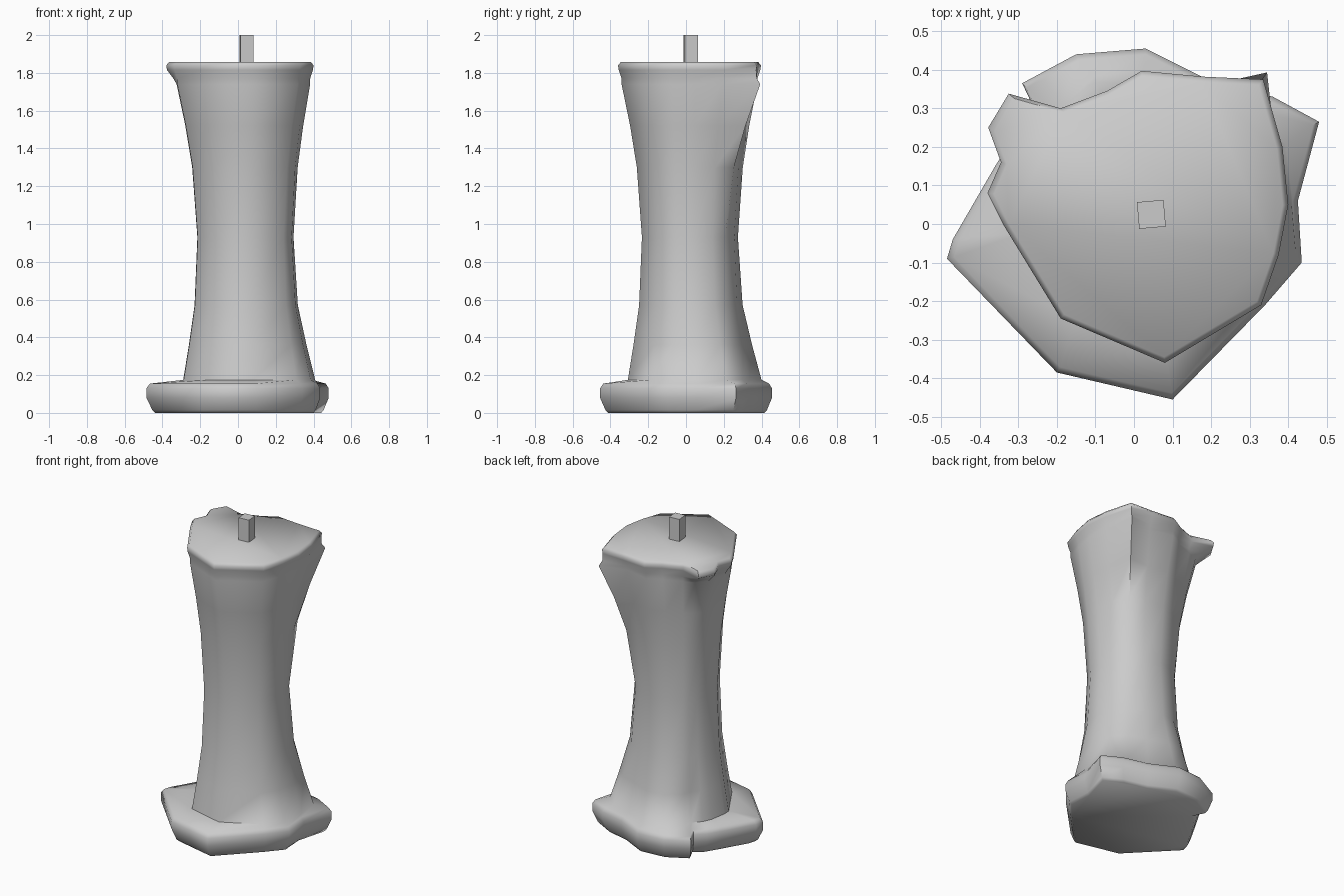
import bpy, bmesh
from math import atan2, cos, sin, radians
from mathutils import Vector

if "Cube" in bpy.data.objects:
    bpy.data.objects.remove(bpy.data.objects["Cube"])

C = Vector((0.04, 0.02))  # candle axis

# Irregular outline of the melted top rim, counter-clockwise from the right
top = [Vector(p) for p in [
    (0.40, 0.05), (0.385, 0.20), (0.335, 0.375), (0.18, 0.382),
    (0.02, 0.397), (-0.07, 0.345), (-0.19, 0.30), (-0.325, 0.338),
    (-0.378, 0.25), (-0.345, 0.16), (-0.38, 0.08), (-0.34, 0.0),
    (-0.19, -0.245), (0.08, -0.36), (0.33, -0.21), (0.375, -0.08)]]
# Matching outline of the wax pool at the foot
base = [Vector(p) for p in [
    (0.425, 0.06), (0.48, 0.265), (0.36, 0.33), (0.20, 0.37),
    (0.03, 0.455), (-0.15, 0.44), (-0.29, 0.365), (-0.25, 0.28),
    (-0.31, 0.23), (-0.36, 0.15), (-0.47, -0.04), (-0.485, -0.09),
    (-0.20, -0.385), (0.10, -0.455), (0.34, -0.21), (0.435, -0.10)]]
foot_r = [.37, .40, .38, .34, .38, .39, .36, .32,
          .33, .33, .33, .33, .33, .33, .34, .36]


def scaled(ring, k):
    return [C + (p - C) * k for p in ring]


def blend(a, b, t):
    return [p.lerp(q, t) for p, q in zip(a, b)]


def finish(name, bm, angle):
    bmesh.ops.recalc_face_normals(bm, faces=bm.faces)
    mesh = bpy.data.meshes.new(name)
    bm.to_mesh(mesh)
    bm.free()
    ob = bpy.data.objects.new(name, mesh)
    bpy.context.collection.objects.link(ob)
    bpy.ops.object.select_all(action='DESELECT')
    ob.select_set(True)
    bpy.context.view_layer.objects.active = ob
    bpy.ops.object.shade_smooth_by_angle(angle=radians(angle))
    return ob


def loft(name, rings, angle=60):
    bm = bmesh.new()
    loops = [[bm.verts.new((p.x, p.y, z)) for p in ring] for z, ring in rings]
    for a, b in zip(loops, loops[1:]):
        n = len(a)
        for i in range(n):
            j = (i + 1) % n
            bm.faces.new((a[i], a[j], b[j], b[i]))
    bm.faces.new(loops[0][::-1])
    bm.faces.new(loops[-1])
    return finish(name, bm, angle)


# Column sections: round waist, flared foot, flared neck with a drip fin
dirs = []
for p, q in zip(top, base):
    d = (p - C).normalized() + (q - C).normalized()
    a = atan2(d.y, d.x)
    dirs.append(Vector((cos(a), sin(a))))
waist = [C + d * 0.255 for d in dirs]
foot = [C + d * r for d, r in zip(dirs, foot_r)]
neck = scaled(top, 0.95)
neck[2] = Vector((0.345, 0.393))
neck[3] = Vector((0.17, 0.345))
neck[7] = Vector((-0.25, 0.26))
neck[8] = Vector((-0.30, 0.20))
neck[9] = Vector((-0.31, 0.14))
neck[10] = Vector((-0.325, 0.07))

loft("candle_body", [
    (0.0, scaled(base, 0.91)),
    (0.015, scaled(base, 0.94)),
    (0.08, base),
    (0.13, base),
    (0.155, scaled(base, 0.965)),
    (0.175, foot),
    (0.36, blend(waist, foot, 0.6)),
    (0.57, blend(waist, foot, 0.2)),
    (0.93, waist),
    (1.30, blend(waist, neck, 0.25)),
    (1.52, blend(waist, neck, 0.58)),
    (1.74, neck),
    (1.77, blend(scaled(top, 0.95), neck, 0.5)),
    (1.815, scaled(top, 0.99)),
    (1.84, top),
    (1.858, scaled(top, 0.96)),
])

# Square wick
square = [Vector((0.045, 0.025)) + Vector((cos(a), sin(a))) * 0.049
          for a in (radians(50 + 90 * k) for k in range(4))]
loft("wick", [(1.83, square), (2.0, square)], 40)
